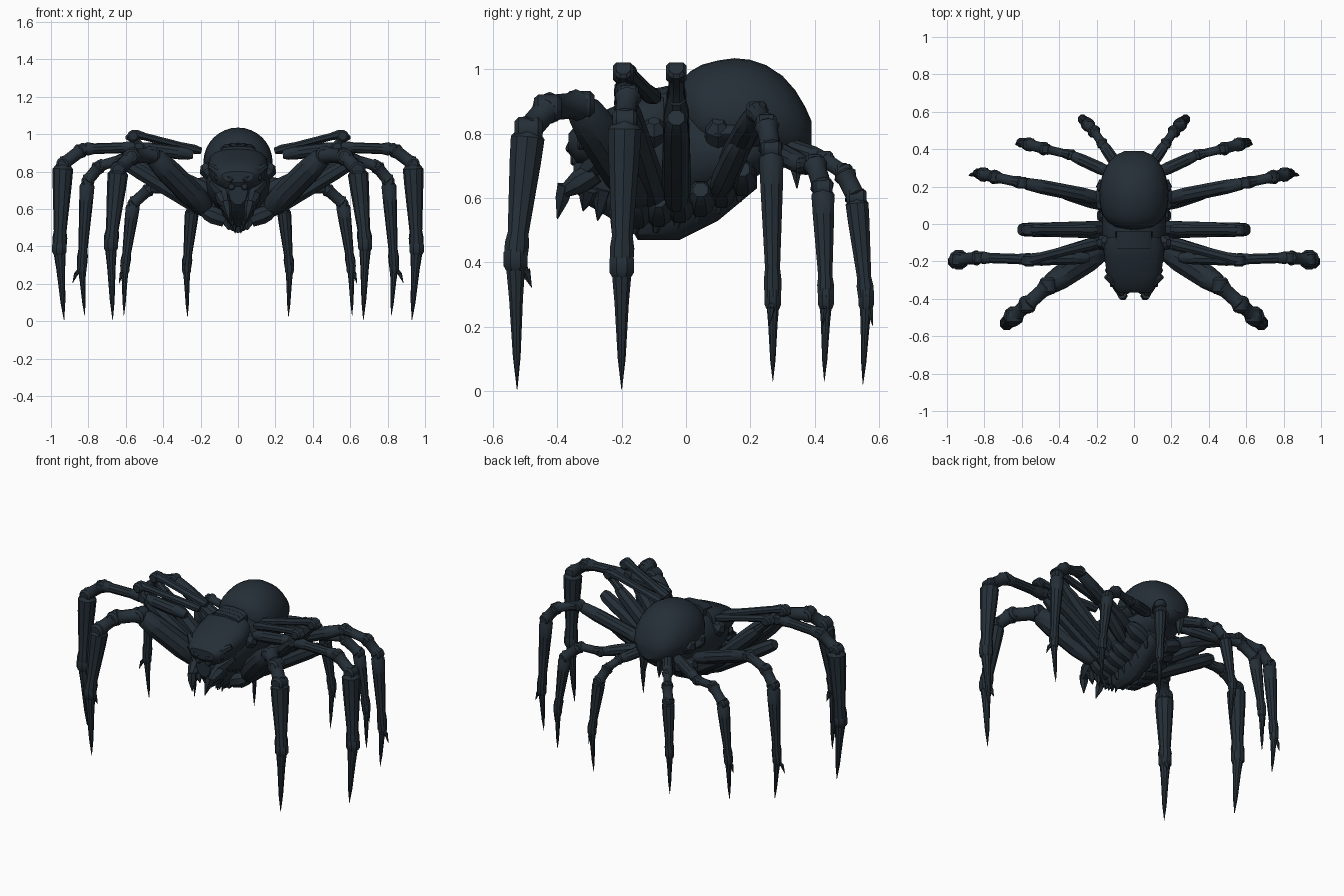
import bpy
import bmesh
from math import sin, cos, pi, radians
from mathutils import Vector

cube = bpy.data.objects.get("Cube")
if cube:
    bpy.data.objects.remove(cube)

# One dark slate paint over everything
paint = bpy.data.materials.new("dark slate")
paint.use_nodes = True
slate = (0.018, 0.028, 0.038, 1)
paint.diffuse_color = slate
paint.node_tree.nodes["Principled BSDF"].inputs["Base Color"].default_value = slate


def skin(name, rings, mirror=False):
    """Bridge equal rings of points into a closed shell."""
    bm = bmesh.new()
    loops = [[bm.verts.new(p) for p in ring] for ring in rings]
    n = len(loops[0])
    for a, b in zip(loops, loops[1:]):
        for i in range(n):
            j = (i + 1) % n
            bm.faces.new((a[i], a[j], b[j], b[i]))
    bm.faces.new(loops[0][::-1])
    bm.faces.new(loops[-1])
    bmesh.ops.recalc_face_normals(bm, faces=bm.faces)
    mesh = bpy.data.meshes.new(name)
    bm.to_mesh(mesh)
    bm.free()
    mesh.materials.append(paint)
    obj = bpy.data.objects.new(name, mesh)
    bpy.context.collection.objects.link(obj)
    if mirror:
        obj.modifiers.new("mirror", "MIRROR")
    bpy.ops.object.select_all(action="DESELECT")
    obj.select_set(True)
    bpy.context.view_layer.objects.active = obj
    bpy.ops.object.shade_smooth_by_angle(angle=radians(35))


def hull(name, sections, sides=32, power=1.0):
    """Sections along y: y, middle z, half width, height above, depth below."""
    rings = []
    for y, z, w, up, down in sections:
        ring = []
        for i in range(sides):
            t = 2 * pi * i / sides
            c, s = cos(t), sin(t)
            c = abs(c) ** power * (1 if c > 0 else -1)
            s = abs(s) ** power * (1 if s > 0 else -1)
            ring.append((w * c, y, z + s * (up if s > 0 else down)))
        rings.append(ring)
    skin(name, rings)


def rod(name, a, b, profile, sides=10, wide=1.0):
    """Mirrored limb piece from a to b; profile is (fraction, radius)."""
    a, b = Vector(a), Vector(b)
    axis = (b - a).normalized()
    side = axis.cross(Vector((0, 0, 1)))
    if side.length < 0.3:
        side = Vector((0, 1, 0)) - axis * axis.y
    side.normalize()
    up = side.cross(axis)
    rings = []
    for t, r in profile:
        centre = a.lerp(b, t)
        rings.append([centre + side * (r * wide * cos(2 * pi * (i + .5) / sides))
                      + up * (r * sin(2 * pi * (i + .5) / sides)) for i in range(sides)])
    skin(name, rings, True)


def knuckle(name, p, r):
    """Short bevelled pivot drum."""
    p, d = Vector(p), Vector((0, r, 0))
    rod(name, p - d, p + d, [(0, r * .7), (.15, r), (.85, r), (1, r * .7)], 12)


# Abdomen: smooth dome with a rim below
hull("abdomen", [(-.03, .88, .05, .04, .05), (-.015, .88, .1, .085, .1),
                 (.015, .87, .145, .125, .12), (.05, .86, .168, .155, .13),
                 (.1, .85, .181, .178, .14), (.15, .85, .185, .185, .15),
                 (.2, .845, .182, .185, .14), (.25, .84, .172, .173, .14),
                 (.3, .84, .153, .14, .13), (.34, .83, .128, .105, .12),
                 (.37, .82, .095, .065, .09), (.39, .81, .05, .03, .06)])
hull("abdomen_rim", [(.05, .79, .15, .06, .06), (.09, .8, .2, .07, .06),
                     (.17, .8, .205, .06, .06), (.25, .8, .17, .05, .05),
                     (.3, .8, .12, .04, .04)], 16)

# Thorax, narrow belly keel and sloping head carapace
hull("thorax", [(-.3, .72, .1, .1, .06), (-.22, .74, .15, .14, .14),
                (-.1, .74, .172, .18, .18), (.02, .74, .172, .19, .17),
                (.14, .74, .165, .1, .12), (.24, .76, .14, .08, .08),
                (.3, .77, .08, .05, .06)], 16)
hull("belly_keel", [(-.19, .6, .04, .05, .06), (-.15, .6, .07, .1, .13),
                    (-.02, .6, .08, .1, .13), (.1, .63, .08, .1, .1),
                    (.22, .68, .07, .08, .05)], 12)
hull("head_carapace", [(-.365, .78, .085, .02, .04), (-.34, .785, .115, .045, .08),
                       (-.27, .8, .145, .065, .11), (-.18, .82, .158, .085, .12),
                       (-.12, .83, .162, .095, .1), (-.07, .84, .14, .09, .1)], 16, .8)
hull("snout", [(-.35, .69, .05, .07, .07), (-.3, .68, .085, .1, .11),
               (-.2, .65, .1, .12, .14), (-.12, .61, .08, .1, .13)], 10)

# Stepped collar plates across the neck
for i in range(3):
    y = -.13 + .03 * i
    hull("neck_plate", [(y, .87, .1, .065 + .006 * i, .03),
                        (y + .03, .87, .1, .07 + .006 * i, .03)], 12, .5)

# Brows, eyes, jaw blades and fangs
rod("brow", (.03, -.365, .75), (.15, -.28, .83), [(0, .012), (.4, .03), (1, .015)], 6)
rod("cheek", (.05, -.34, .66), (.14, -.24, .74), [(0, .015), (.5, .035), (1, .02)], 6)
for x, z in ((.035, .72), (.075, .75), (.11, .77)):
    knuckle("eye", (x, -.35 + x * .3, z), .02)
rod("mandible", (.09, -.28, .68), (.065, -.38, .62), [(0, .035), (.5, .04), (1, .02)], 8)
rod("fang", (.065, -.375, .64), (.045, -.4, .535), [(0, .028), (.4, .024), (1, .002)], 6)
for i in range(4):
    y = -.3 + .045 * i
    rod("jaw_spike", (.08 - .012 * i, y, .63), (.045 - .01 * i, y - .02, .56 - .03 * i),
        [(0, .03), (.5, .022), (1, .002)], 6)

# Ribbed sockets along the lower flank
for i in range(6):
    y = -.15 + .065 * i
    z = .57 + .004 * i * i
    rod("leg_socket", (.07, y, z - .03), (.19, y, z + .02),
        [(0, .04), (.5, .05), (.8, .042), (1, .025)], 8)
    rod("belly_tooth", (.07, y, z - .02), (.045, y - .01, z - .08), [(0, .03), (1, .008)], 6)

# Side vents and tail spikes
for y in (-.1, .1, .2):
    rod("side_panel", (.14, y, .78), (.185, y, .84), [(0, .04), (.6, .045), (1, .02)], 6)
rod("tail_spike", (.06, .34, .75), (.05, .345, .63), [(0, .03), (.5, .02), (1, .002)], 6)

# Profiles shared by the leg pieces
thigh = [(0, .6), (.08, .85), (.3, 1), (.75, .95), (.93, .8), (1, .5)]
link = [(0, .75), (.1, 1), (.3, .8), (.8, .8), (.92, 1), (1, .7)]
shin = [(0, .7), (.06, 1.1), (.25, 1.02), (.8, .68), (.88, .8), (1, .75)]
claw = [(0, .9), (.1, .85), (.3, .65), (.75, .36), (1, .03)]
cuff_shape = [(0, .9), (.2, 1.15), (.8, 1.15), (1, .9)]


def scaled(profile, r):
    return [(t, f * r) for t, f in profile]


def leg(name, points, radii, spur):
    """Chain: hip, upper joint, knee bend, shin top, ankle, tip."""
    shapes = [thigh, link, link, shin, claw]
    parts = ["thigh", "link", "knee", "shin", "claw"]
    for i, r in enumerate(radii):
        rod(name + "_" + parts[i], points[i], points[i + 1], scaled(shapes[i], r))
    for i in (1, 2, 3):
        knuckle(name + "_joint", points[i], min(radii[i], radii[i - 1]) * .9)
    # Ankle cuff and a small trailing hook
    ankle, out = Vector(points[4]), Vector(spur)
    cuff, r = Vector((0, 0, .035)), radii[4]
    rod(name + "_cuff", ankle + cuff, ankle - cuff, scaled(cuff_shape, r), 8)
    rod(name + "_spur", ankle, ankle + out * .6 - cuff, [(0, r * .45), (1, r * .4)], 6)
    rod(name + "_hook", ankle + out * .6 - cuff, ankle + out - cuff * 2.5,
        [(0, r * .5), (1, r * .03)], 6)


leg("front_leg", [(.17, -.14, .6), (.46, -.33, .89), (.57, -.43, .88), (.64, -.49, .81),
                  (.68, -.53, .41), (.67, -.525, .005)],
    [.07, .05, .048, .05, .035], (-.02, .05, 0))
leg("second_leg", [(.24, -.18, .89), (.53, -.19, .93), (.83, -.18, .92), (.935, -.19, .84),
                   (.955, -.2, .39), (.93, -.2, .005)],
    [.036, .036, .042, .05, .036], (.02, 0, 0))
leg("third_leg", [(.15, .13, .7), (.6, .22, .87), (.74, .25, .83), (.805, .265, .75),
                  (.835, .27, .29), (.82, .27, .03)],
    [.042, .035, .04, .036, .024], (.05, -.01, 0))
leg("fourth_leg", [(.12, .27, .75), (.34, .37, .7), (.47, .4, .71), (.56, .425, .63),
                   (.605, .435, .29), (.61, .43, .03)],
    [.035, .03, .038, .034, .023], (.03, -.01, 0))
leg("rear_leg", [(.08, .3, .76), (.17, .43, .72), (.21, .49, .68), (.245, .53, .6),
                 (.275, .56, .29), (.27, .55, .02)],
    [.033, .03, .037, .034, .023], (.01, .02, 0))

# Great raised thighs and the braces folded over them
for y0, y1 in ((-.03, -.03), (-.1, -.195)):
    rod("raised_thigh", (.16, y0, .6), (.5, y1, .91),
        [(0, .04), (.1, .05), (.85, .042), (1, .03)], 8)
    rod("upper_brace", (.2, y0, .91), (.57, y1, 1.005), scaled(link, .026), 8, 1.3)
    rod("brace_end", (.48, y1, .9), (.59, y1, 1), scaled(link, .03), 8)
    knuckle("brace_pivot", (.56, y1, .99), .032)

# Blunt middle limb and the short rod under the third leg
rod("middle_stub", (.17, -.03, .58), (.61, -.03, .85),
    [(0, .03), (.1, .04), (.8, .042), (.95, .038), (1, .028)], 8)
rod("flank_rod", (.16, .1, .62), (.4, .175, .78), scaled(thigh, .04), 8)
